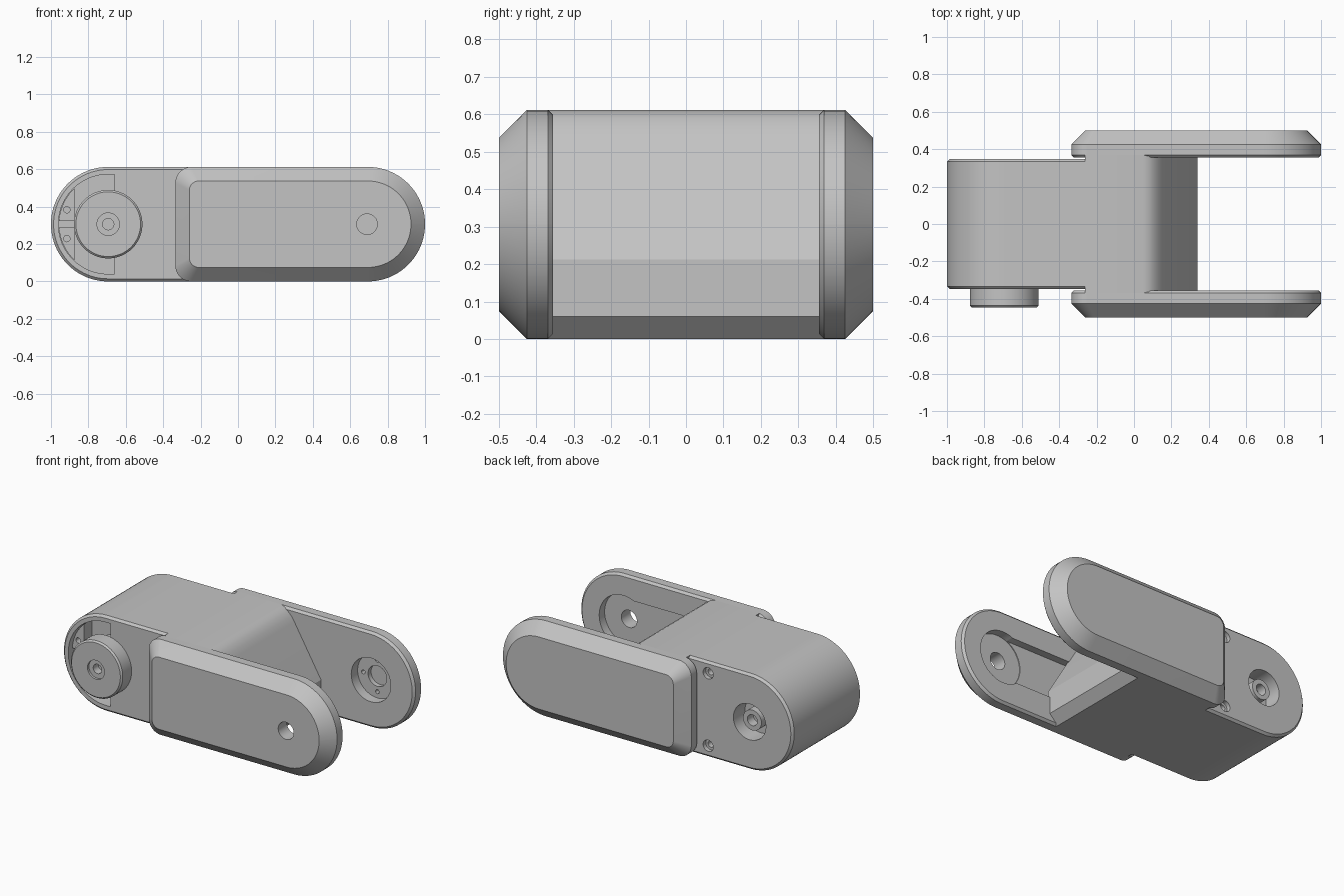
import bpy, bmesh
from math import sin, cos, pi, radians

cube = bpy.data.objects.get("Cube")
if cube:
    bpy.data.objects.remove(cube, do_unlink=True)

grey = bpy.data.materials.new("plain grey")
grey.use_nodes = True
COLOUR = (0.55, 0.55, 0.55, 1)
grey.diffuse_color = COLOUR
grey.node_tree.nodes["Principled BSDF"].inputs["Base Color"].default_value = COLOUR

H = 0.612          # overall height
MID = H / 2        # height of both pivots
PIVOT = 0.694      # pivot distance from the centre


def loft(name, rings):
    """Solid skinned along y through (y, [(x, z), ...]) rings."""
    bm = bmesh.new()
    loops = [[bm.verts.new((x, y, z)) for x, z in pts] for y, pts in rings]
    for a, b in zip(loops, loops[1:]):
        for i in range(len(a)):
            j = (i + 1) % len(a)
            bm.faces.new((a[i], a[j], b[j], b[i]))
    bm.faces.new(loops[0])
    bm.faces.new(loops[-1])
    bmesh.ops.recalc_face_normals(bm, faces=bm.faces)
    mesh = bpy.data.meshes.new(name)
    bm.to_mesh(mesh)
    bm.free()
    mesh.materials.append(grey)
    obj = bpy.data.objects.new(name, mesh)
    bpy.context.collection.objects.link(obj)
    return obj


def slot(x0, x1, z0, z1, r_left, r_right, inset=0.0, n=20):
    """Rounded rectangle with separate corner radii at each end."""
    x0, x1, z0, z1 = x0 + inset, x1 - inset, z0 + inset, z1 - inset
    corners = ((x1, z1, r_right, 0, -1, -1), (x0, z1, r_left, 90, 1, -1),
               (x0, z0, r_left, 180, 1, 1), (x1, z0, r_right, 270, -1, 1))
    pts = []
    for x, z, r, start, sx, sz in corners:
        for i in range(n + 1):
            a = radians(start + 90 * i / n)
            pts.append((x + sx * r + r * cos(a), z + sz * r + r * sin(a)))
    return pts


def turned(name, x, z, profile, n=64):
    """Round part about the y direction from (y, radius) steps."""
    return loft(name, [(y, [(x + r * cos(2 * pi * i / n), z + r * sin(2 * pi * i / n))
                            for i in range(n)]) for y, r in profile])


def activate(obj):
    bpy.ops.object.select_all(action='DESELECT')
    obj.select_set(True)
    bpy.context.view_layer.objects.active = obj


def cut(obj, *cutters):
    for cutter in cutters:
        cutter.hide_render = True
        mod = obj.modifiers.new("cut", 'BOOLEAN')
        mod.operation, mod.solver, mod.object = 'DIFFERENCE', 'EXACT', cutter
        activate(obj)
        bpy.ops.object.modifier_apply(modifier=mod.name)
        bpy.data.objects.remove(cutter, do_unlink=True)


# Rounded hinge barrel
def barrel_ring(inset):
    return slot(-1, -0.2, 0, H, MID - inset - 0.0005, 0.02, inset)


barrel = loft("hinge_barrel", [(-0.347, barrel_ring(0.014)), (-0.333, barrel_ring(0)),
                               (0.333, barrel_ring(0)), (0.347, barrel_ring(0.014))])
pocket = slot(-0.96, -0.66, MID - 0.266, MID + 0.266, 0.265, 0.002)
cut(barrel,
    loft("pocket_cutter", [(-0.4, pocket), (-0.23, pocket)]),
    turned("bore_cutter", -PIVOT, MID, [(0.23, 0.115), (0.4, 0.115)]),
    *[turned("screw_cutter", -0.40, MID + s * 0.232,
             [(0.27, 0.02), (0.32, 0.02), (0.32, 0.036), (0.4, 0.036)], 32) for s in (-1, 1)])

# Stub inside the rear bore
boss = turned("rear_bore_stub", -PIVOT, MID,
              [(0.22, 0.065), (0.32, 0.065), (0.32, 0.035), (0.26, 0.035)])

# Two ledges with a pin hole, inside the front pocket
shelves = []
for side, s in (("upper", 1), ("lower", -1)):
    arc = [(-PIVOT - 0.264 * cos(a), MID + s * 0.264 * sin(a))
           for a in (0.068 + 0.75 * i / 14 for i in range(15))]
    arc.append((-0.875, MID + s * 0.018))
    shelf = loft(side + "_pocket_ledge", [(-0.31, arc), (-0.22, arc)])
    cut(shelf, turned("pin_cutter", -0.915, MID + s * 0.077, [(-0.35, 0.017), (-0.27, 0.017)], 24))
    shelves.append(shelf)

# Turned knob on the front pivot
knob = turned("pivot_knob", -PIVOT, MID,
              [(-0.22, 0.14), (-0.335, 0.14), (-0.335, 0.173), (-0.345, 0.183), (-0.437, 0.183),
               (-0.447, 0.173), (-0.447, 0.06), (-0.432, 0.06), (-0.432, 0.03), (-0.38, 0.03)])

# Central block with a sloping nose between the arms
nose = [(-0.262, 0), (0.28, 0), (0.34, 0.06), (0.34, 0.212), (0.15, 0.535),
        (0.13, 0.565), (0.105, 0.59), (0.08, 0.605), (0.05, H), (-0.262, H)]
block = loft("central_block", [(-0.37, nose), (0.37, nose)])


# Bevelled side arms
def arm(name, s):
    def ring(inset):
        return slot(-0.335, 1, 0, H, max(0.085 - inset, 0.05), MID - inset - 0.0005, inset)
    return loft(name, [(s * 0.355, ring(0.014)), (s * 0.369, ring(0)),
                       (s * 0.425, ring(0)), (s * 0.5, ring(0.075))])


front_arm = arm("front_arm", -1)
channel = slot(0.1, 0.72, 0.17, 0.46, 0.02, 0.02)
cut(front_arm,
    turned("recess_cutter", PIVOT, MID, [(-0.41, 0.17), (-0.3, 0.17)]),
    loft("channel_cutter", [(-0.405, channel), (-0.3, channel)]),
    turned("hole_cutter", 0.69, MID, [(-0.6, 0.055), (-0.3, 0.055)]))

back_arm = arm("back_arm", 1)
cut(back_arm,
    turned("recess_cutter", PIVOT, MID, [(0.3, 0.14), (0.42, 0.14)]),
    turned("socket_cutter", PIVOT, MID, [(0.4, 0.066), (0.45, 0.066)]),
    *[turned("pin_cutter", PIVOT + 0.1 * cos(a), MID + 0.1 * sin(a), [(0.4, 0.013), (0.45, 0.013)], 20)
      for a in (pi / 2, pi, 3 * pi / 2)])

# Smooth curves, crisp edges
for part in (barrel, boss, knob, block, front_arm, back_arm, *shelves):
    activate(part)
    bpy.ops.object.shade_smooth_by_angle(angle=radians(30))
